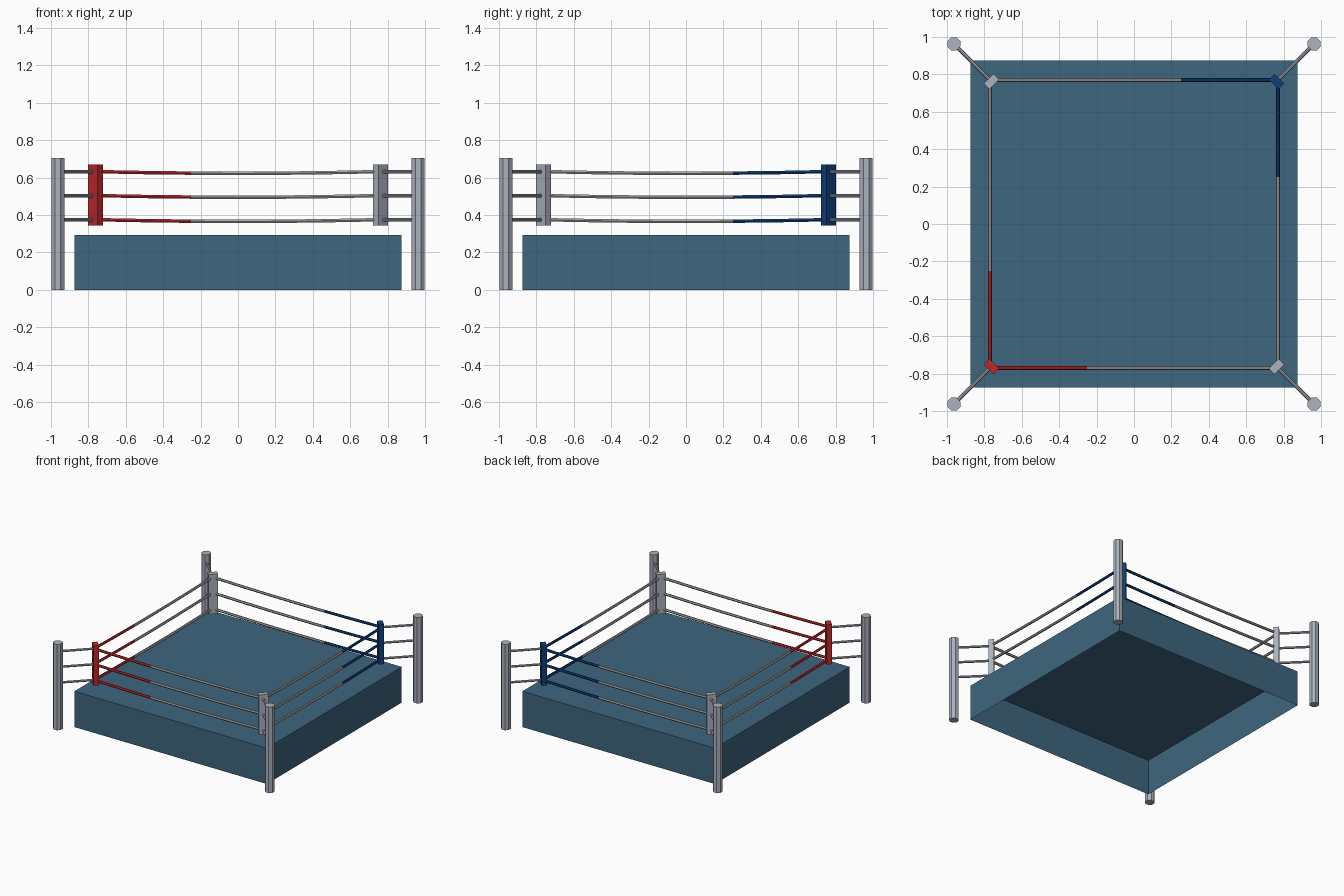
import bpy, bmesh, math
from mathutils import Vector, Matrix

if "Cube" in bpy.data.objects:
    bpy.data.objects.remove(bpy.data.objects["Cube"])


def lin(r, g, b):
    f = lambda c: c / 12.92 if c <= 0.04045 else ((c + 0.055) / 1.055) ** 2.4
    return (f(r / 255), f(g / 255), f(b / 255), 1)


def material(name, rgb):
    m = bpy.data.materials.new(name)
    m.diffuse_color = lin(*rgb)
    m.use_nodes = True
    m.node_tree.nodes["Principled BSDF"].inputs["Base Color"].default_value = m.diffuse_color
    return m


CANVAS = material("canvas blue", (62, 102, 127))
STEEL = material("steel grey", (172, 178, 190))
ROPE = material("rope grey", (168, 166, 166))
RED = material("corner red", (190, 40, 42))
BLUE = material("corner blue", (14, 62, 122))


def finish(name, bm, mats):
    me = bpy.data.meshes.new(name)
    bm.to_mesh(me)
    bm.free()
    for m in mats:
        me.materials.append(m)
    ob = bpy.data.objects.new(name, me)
    bpy.context.collection.objects.link(ob)
    return ob


def tube(name, points, radius, sides, mats, pick=None, spin=0.0):
    """Straight-ish tube through points, capped; pick(face centre) gives the material."""
    bm = bmesh.new()
    d = (points[-1] - points[0]).normalized()
    ref = Vector((1, 0, 0)) if abs(d.z) > 0.9 else Vector((0, 0, 1))
    u = d.cross(ref).normalized()
    v = d.cross(u)
    rings = []
    for p in points:
        ring = []
        for i in range(sides):
            a = 2 * math.pi * i / sides + spin
            ring.append(bm.verts.new(p + radius * (math.cos(a) * u + math.sin(a) * v)))
        rings.append(ring)
    for r0, r1 in zip(rings, rings[1:]):
        for i in range(sides):
            j = (i + 1) % sides
            bm.faces.new((r0[i], r0[j], r1[j], r1[i]))
    bm.faces.new(rings[0][::-1])
    bm.faces.new(rings[-1])
    bmesh.ops.recalc_face_normals(bm, faces=bm.faces)
    if pick:
        for f in bm.faces:
            f.material_index = pick(f.calc_center_median())
    return finish(name, bm, mats)


# platform: box with no underside
bm = bmesh.new()
bmesh.ops.create_cube(bm, size=1, matrix=Matrix.Translation((0, 0, 0.147)) @ Matrix.Diagonal((1.75, 1.75, 0.294, 1)))
bm.normal_update()
bmesh.ops.delete(bm, geom=[f for f in bm.faces if f.normal.z < -0.5], context='FACES')
finish("platform", bm, [CANVAS])

LEVELS = (0.375, 0.504, 0.632)
C = 0.963   # post position
P = 0.762   # corner pad position

for sx, sy, label, mat in ((-1, -1, "red", RED), (1, 1, "blue", BLUE),
                           (-1, 1, "neutral_left", STEEL), (1, -1, "neutral_right", STEEL)):
    # outer post
    tube(f"post_{label}", [Vector((sx * C, sy * C, 0)), Vector((sx * C, sy * C, 0.706))],
         0.0375, 8, [STEEL], spin=math.pi / 8)
    # corner pad, set square to the diagonal
    bm = bmesh.new()
    m = (Matrix.Translation((sx * P, sy * P, 0.507)) @ Matrix.Rotation(math.atan2(sy, sx), 4, 'Z')
         @ Matrix.Diagonal((0.042, 0.072, 0.326, 1)))
    bmesh.ops.create_cube(bm, size=1, matrix=m)
    finish(f"corner_pad_{label}", bm, [mat])
    # bars joining post and pad
    for k, z in enumerate(LEVELS):
        tube(f"bar_{label}_{k}", [Vector((sx * C, sy * C, z)), Vector((sx * 0.768, sy * 0.768, z))],
             0.0095, 8, [STEEL])

# ropes: slight sag, coloured on the quarter nearest the red or blue corner
R = 0.769
STOPS = (-0.75, -0.5, -0.25, 0, 0.25, 0.5, 0.75)
for k, z in enumerate(LEVELS):
    for name, axis, side, mat in (("front", 0, -1, RED), ("left", 1, -1, RED),
                                  ("back", 0, 1, BLUE), ("right", 1, 1, BLUE)):
        pts = []
        for t in STOPS:
            h = z - 0.009 * (1 - (t / 0.75) ** 2)
            pts.append(Vector((t, side * R, h)) if axis == 0 else Vector((side * R, t, h)))
        tube(f"rope_{name}_{k}", pts, 0.0105, 6, [ROPE, mat],
             pick=lambda c, a=axis, s=side: 1 if c[a] * s > 0.25 else 0)
